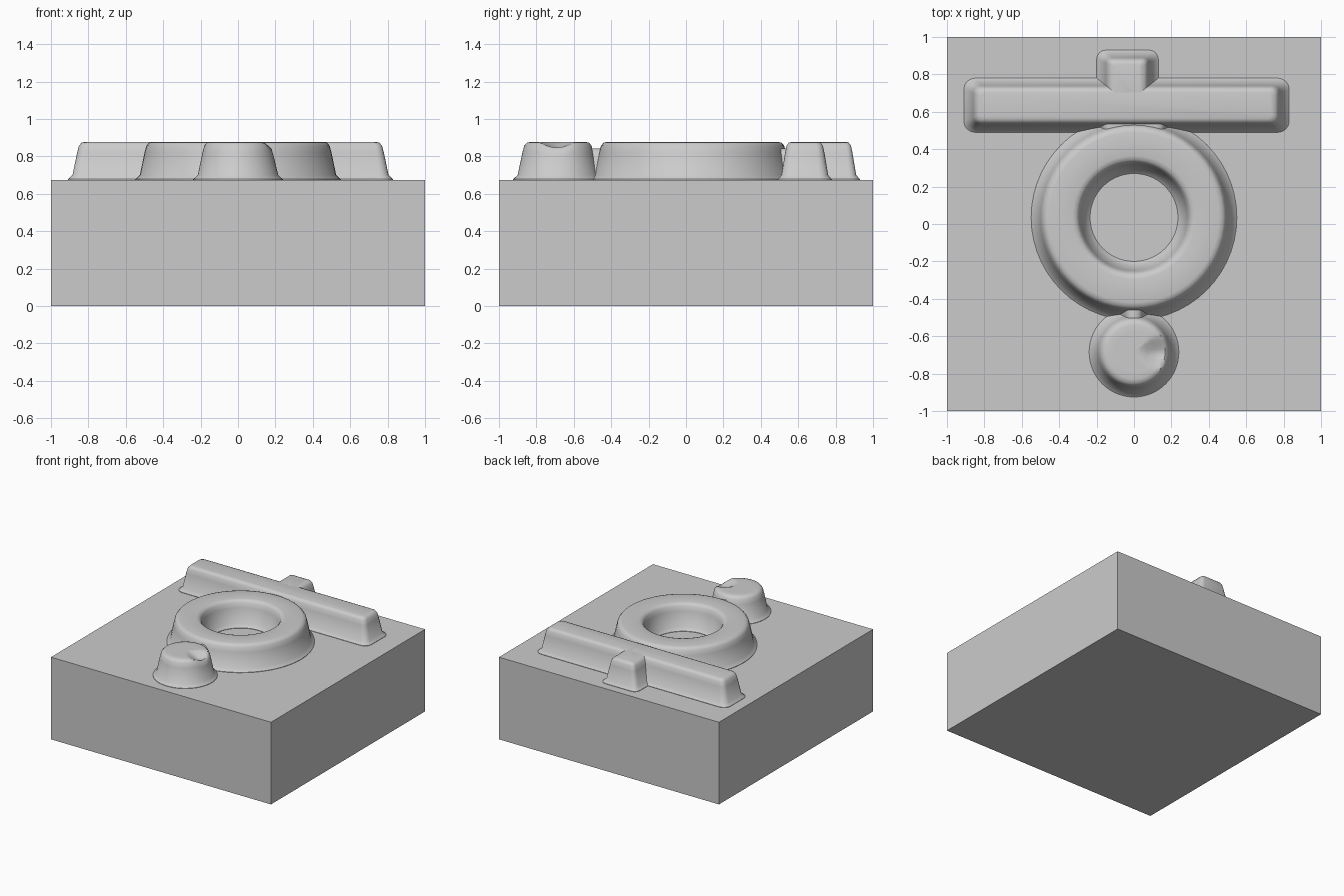
import bpy, bmesh, math

if "Cube" in bpy.data.objects:
    bpy.data.objects.remove(bpy.data.objects["Cube"], do_unlink=True)

GREY = (0.6, 0.6, 0.6, 1)
mat = bpy.data.materials.new("plain_grey")
mat.use_nodes = True
mat.diffuse_color = GREY
mat.node_tree.nodes["Principled BSDF"].inputs["Base Color"].default_value = GREY

FLOOR = 0.675
# Flared wall with a rounded rim: height, inset from the footprint
WALL = [(0.66, 0), (0.678, 0), (0.70, 0.025), (0.82, 0.05),
        (0.857, 0.06), (0.873, 0.074), (0.878, 0.095)]


def circle(cx, cy, r, n=56):
    return [(cx + r * math.cos(math.tau * i / n), cy + r * math.sin(math.tau * i / n))
            for i in range(n)]


def rounded_rect(x0, x1, y0, y1, r, steps=4):
    pts = []
    corners = [(x1 - r, y1 - r), (x0 + r, y1 - r), (x0 + r, y0 + r), (x1 - r, y0 + r)]
    for q, (cx, cy) in enumerate(corners):
        for i in range(steps + 1):
            a = math.pi / 2 * (q + i / steps)
            pts.append((cx + r * math.cos(a), cy + r * math.sin(a)))
    return pts


def loft(name, loops, cap=True, dent=None):
    """Skin a stack of (height, outline) loops."""
    bm = bmesh.new()
    rows = [[bm.verts.new((x, y, z)) for x, y in pts] for z, pts in loops]
    for a, b in zip(rows, rows[1:]):
        for i in range(len(a)):
            j = (i + 1) % len(a)
            bm.faces.new((a[i], a[j], b[j], b[i]))
    if cap:
        bm.faces.new(rows[-1])
    if dent:
        for v in bm.verts:
            if v.co.z > 0.8:
                v.co.z -= dent(v.co.x, v.co.y)
    bmesh.ops.recalc_face_normals(bm, faces=bm.faces)
    me = bpy.data.meshes.new(name)
    bm.to_mesh(me)
    bm.free()
    ob = bpy.data.objects.new(name, me)
    bpy.context.collection.objects.link(ob)
    me.materials.append(mat)
    bpy.ops.object.select_all(action="DESELECT")
    ob.select_set(True)
    bpy.context.view_layer.objects.active = ob
    bpy.ops.object.shade_smooth_by_angle(angle=math.radians(40))
    return ob


def raised_bar(name, x0, x1, y0, y1, r, drop=0):
    loft(name, [(z - (drop if z > FLOOR + 0.05 else 0),
                 rounded_rect(x0 + d, x1 - d, y0 + d * 0.8, y1 - d * 0.8,
                              max(r - d * 0.4, 0.01)))
                for z, d in WALL])


# Base block
bpy.ops.mesh.primitive_cube_add(size=1, location=(0, 0, FLOOR / 2))
block = bpy.context.object
block.name = "base_block"
block.scale = (2, 2, FLOOR)
block.data.materials.append(mat)

# Ring: outer wall up, then inner wall down
CY, OUTER, INNER = 0.035, 0.55, 0.235
outer = [(z, circle(0, CY, OUTER - d)) for z, d in WALL]
inner = [(z, circle(0, CY, INNER + d)) for z, d in reversed(WALL)]
loft("ring", outer + inner, cap=False)

# Round knob with a worn spot on one side of its rim
knob = [(z, circle(0, -0.685, 0.24 - d)) for z, d in WALL]
knob += [(WALL[-1][0], circle(0, -0.685, r)) for r in (0.11, 0.07, 0.03)]
loft("knob", knob,
     dent=lambda x, y: 0.045 * max(0, 1 - math.hypot(x - 0.13, y + 0.69) / 0.09))

# Crossbar with its stub
raised_bar("crossbar", -0.91, 0.83, 0.49, 0.78, 0.06)
raised_bar("crossbar_stub", -0.20, 0.13, 0.56, 0.93, 0.05)

# Low bridges filling the gaps where the raised shapes meet
raised_bar("knob_bridge", -0.10, 0.10, -0.60, -0.38, 0.03, drop=0.035)
raised_bar("crossbar_bridge", -0.22, 0.22, 0.42, 0.65, 0.03, drop=0.035)
